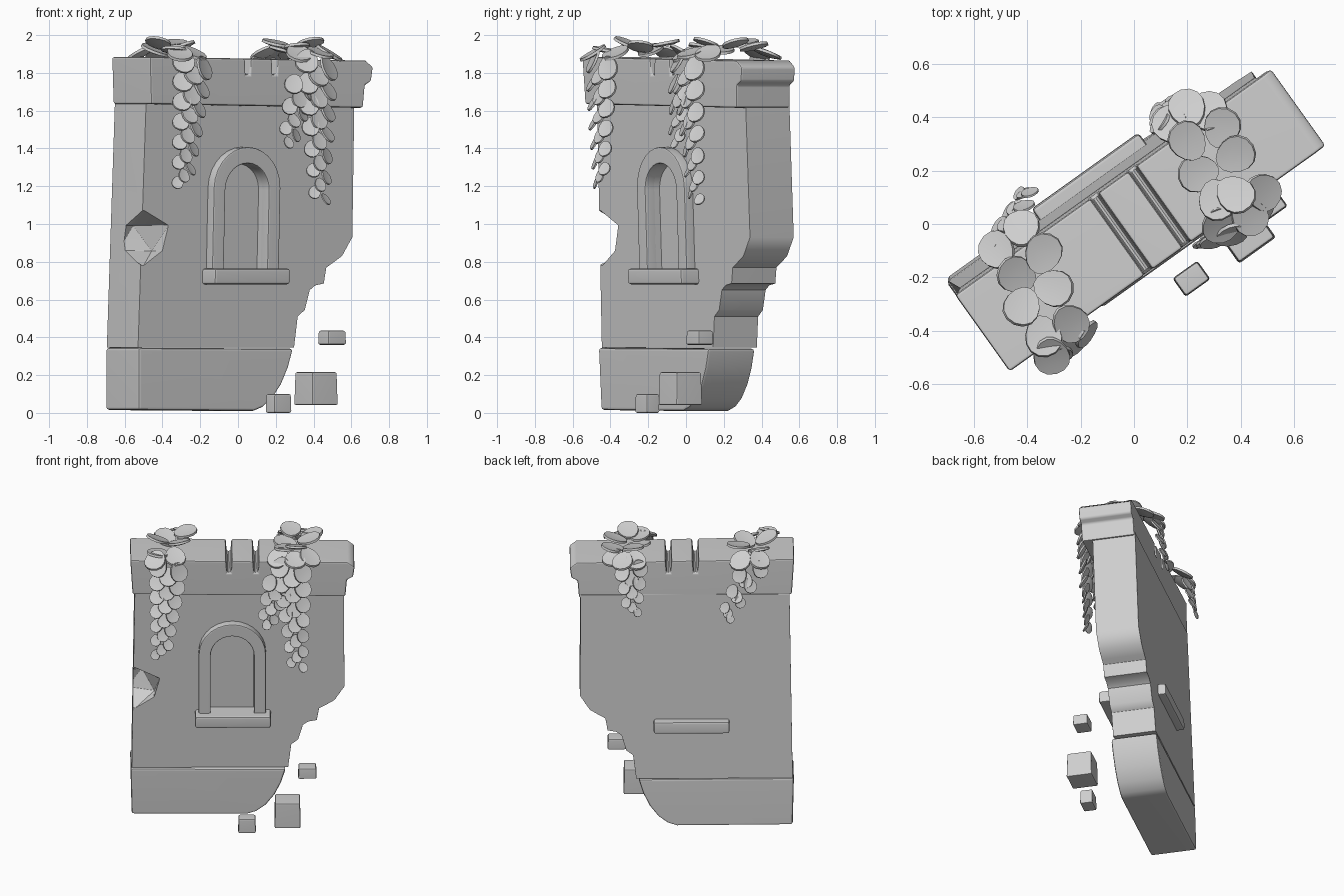
import bpy, bmesh, math, random
from mathutils import Vector, Matrix

random.seed(4)
if "Cube" in bpy.data.objects:
    bpy.data.objects.remove(bpy.data.objects["Cube"])

stone = bpy.data.materials.new("pale grey")
stone.use_nodes = True
grey = (0.62, 0.62, 0.62, 1)
stone.diffuse_color = grey
stone.node_tree.nodes["Principled BSDF"].inputs["Base Color"].default_value = grey

TURN = Matrix.Rotation(math.radians(35.5), 3, "Z")


def world(u, v, z, lean=True):
    """Along the wall, through the wall, up; the wall leans slightly forward."""
    return TURN @ Vector((u, v - (0.035 * (z - 0.9) if lean else 0), z))


def finish(name, bm):
    bmesh.ops.recalc_face_normals(bm, faces=bm.faces)
    mesh = bpy.data.meshes.new(name)
    bm.to_mesh(mesh)
    bm.free()
    mesh.materials.append(stone)
    obj = bpy.data.objects.new(name, mesh)
    bpy.context.collection.objects.link(obj)
    return obj


def activate(obj):
    bpy.ops.object.select_all(action="DESELECT")
    obj.select_set(True)
    bpy.context.view_layer.objects.active = obj


def prism(name, outline, front, back):
    """Extrude a (u, z) outline through the wall thickness."""
    bm = bmesh.new()
    a = [bm.verts.new(world(u, front, z)) for u, z in outline]
    b = [bm.verts.new(world(u, back, z)) for u, z in outline]
    bm.faces.new(a)
    bm.faces.new(b[::-1])
    for i in range(len(a)):
        j = (i + 1) % len(a)
        bm.faces.new((a[i], b[i], b[j], a[j]))
    return finish(name, bm)


def carve(obj, cutter):
    mod = obj.modifiers.new("cut", "BOOLEAN")
    mod.object = cutter
    mod.operation = "DIFFERENCE"
    mod.solver = "EXACT"
    activate(obj)
    bpy.ops.object.modifier_apply(modifier=mod.name)


def soften(obj, width):
    mod = obj.modifiers.new("worn edges", "BEVEL")
    mod.width = width
    mod.segments = 2
    mod.limit_method = "ANGLE"
    mod.angle_limit = math.radians(40)
    activate(obj)
    bpy.ops.object.modifier_apply(modifier=mod.name)
    bpy.ops.object.shade_smooth_by_angle(angle=math.radians(35))
    flat = obj.modifiers.new("flat faces", "WEIGHTED_NORMAL")
    flat.keep_sharp = True


def arch(mid, half, bottom, spring, steps=14):
    curve = [(mid + half * math.cos(math.pi * i / steps),
              spring + half * math.sin(math.pi * i / steps)) for i in range(steps + 1)]
    return [(mid - half, bottom), (mid + half, bottom)] + curve


# Wall with its broken stepped end, and the curved broken base
wall = prism("wall_body", [
    (-.69, .345), (.325, .345), (.345, .51), (.39, .545), (.42, .65), (.455, .675),
    (.51, .685), (.525, .77), (.56, .79), (.625, .83), (.69, .93), (.685, 1.64),
    (-.67, 1.64)], -.075, .21)
base = prism("wall_base", [
    (-.69, .015), (.06, .01), (.12, .03), (.18, .075), (.237, .15), (.28, .24),
    (.31, .34), (-.698, .345)], -.095, .212)
cap = prism("wall_cap", [
    (-.685, 1.635), (.695, 1.615), (.705, 1.735), (.745, 1.755), (.755, 1.83),
    (.71, 1.865), (-.7, 1.885)], -.145, .207)

# Chipped hollow on the left front corner
bm = bmesh.new()
bmesh.ops.create_icosphere(bm, subdivisions=1, radius=1)
for v in bm.verts:
    co = v.co * random.uniform(.92, 1.08)
    v.co = world(-.67 + co.x * .18, -.08 + co.y * .205, .925 + co.z * .155)
chip = finish("chip_cutter", bm)
carve(wall, chip)

# Arched niche and its raised frame
MID = -.038
niche = prism("niche_cutter", arch(MID, .14, .7, 1.18), -.4, -.035)
frame = prism("window_frame", arch(MID, .218, .72, 1.19), -.13, -.06)
carve(wall, niche)
carve(frame, niche)

# Two grooves across the cap
grooves = [prism("groove_cutter", [(g - .012, 1.79), (g + .012, 1.79),
                                   (g + .024, 1.95), (g - .024, 1.95)], -.4, .5)
           for g in (-.06, .115)]
for g in grooves:
    carve(cap, g)
for cutter in [chip, niche] + grooves:
    bpy.data.objects.remove(cutter)

# Window sill running through to the back
sill = prism("window_sill", [(-.28, .68), (.212, .68), (.212, .764), (-.28, .764)], -.19, .262)
for obj, width in ((wall, .015), (base, .016), (cap, .016), (frame, .01), (sill, .015)):
    soften(obj, width)

# Fallen blocks
for place, size, height in (((.413, -.03, .128), (.17, .17), .175),
                            ((.215, -.205, .05), (.115, .085), .1),
                            ((.498, .073, .398), (.12, .1), .075)):
    bm = bmesh.new()
    bmesh.ops.create_cube(bm, size=1)
    for v in bm.verts:
        shrink = .95 if v.co.z > 0 else 1
        v.co = TURN @ Vector((v.co.x * size[0] * shrink, v.co.y * size[1] * shrink,
                              v.co.z * height)) + Vector(place)
    soften(finish("fallen_block", bm), .01)


def add_leaf(bm, centre, normal, tip, size):
    """A thin rounded leaf, slightly cupped."""
    n = Vector(normal).normalized()
    t = Vector(tip)
    t = (t - n * t.dot(n)).normalized()
    s = n.cross(t)
    rings = []
    for lift, scale in ((-.1, .55), (0, 1), (.18, .97), (.14, .5)):
        ring = []
        for i in range(14):
            a = math.tau * i / 14
            x, y = math.cos(a), math.sin(a) * (.86 + .12 * math.cos(a))
            ring.append(bm.verts.new(centre + size * (t * x * scale + s * y * scale + n * lift)))
        rings.append(ring)
    bm.faces.new(rings[0][::-1])
    bm.faces.new(rings[-1])
    for a, b in zip(rings, rings[1:]):
        for i in range(14):
            j = (i + 1) % 14
            bm.faces.new((a[i], a[j], b[j], b[i]))


def strand(bm, start, end, out, count, big, small):
    """Overlapping leaves hanging in a zigzag from start to end (u, v, z)."""
    for i in range(count):
        f = i / (count - 1)
        size = big + (small - big) * f
        side = (-1, 1, 0)[i % 3]
        p = Vector(start).lerp(Vector(end), f)
        p.x += side * size * .95
        n = TURN @ Vector((side * .4, out, .5 + random.uniform(-.2, .2)))
        t = TURN @ Vector((side * .5, out * .3, -1))
        add_leaf(bm, world(*p, lean=False), n, t, size)


def vine(name, centre, tops, strands):
    bm = bmesh.new()
    mid = Vector(centre)
    for i, (x, y) in enumerate(tops):
        away = (Vector((x, y)) - mid).normalized()
        across = (TURN.transposed() @ Vector((x, y, 0))).y
        # Leaves on the cap tip upward, those past its edge droop outward
        drooping = abs(across) > .16
        tilt = .5 if drooping else -.3
        z = 1.9 if drooping else 1.915 + .018 * (i % 3)
        n = Vector((away.x * tilt + random.uniform(-.15, .15),
                    away.y * tilt + random.uniform(-.15, .15), 1))
        add_leaf(bm, Vector((x, y, z)), n, (away.x, away.y, 0), .08)
    for s in strands:
        strand(bm, *s)
    obj = finish(name, bm)
    activate(obj)
    bpy.ops.object.shade_smooth_by_angle(angle=math.radians(35))


# Leafy vines draped over the cap, front and back
vine("left_vine", (-.38, -.22),
     [(-.51, -.1), (-.42, -.02), (-.34, -.11), (-.44, -.19), (-.3, -.24),
      (-.42, -.31), (-.34, -.42), (-.24, -.37), (-.31, -.49)],
     [((-.45, -.23, 1.86), (-.5, -.2, 1.22), -1, 19, .07, .037),
      ((-.42, .25, 1.85), (-.25, .34, 1.54), 1, 10, .06, .033)])
vine("right_vine", (.28, .2),
     [(.14, .37), (.2, .43), (.2, .31), (.28, .42), (.33, .36), (.38, .26),
      (.24, .19), (.31, .09), (.38, .11), (.48, .12), (.32, .0), (.43, .03)],
     [((.345, -.24, 1.86), (.385, -.21, 1.13), -1, 20, .073, .036),
      ((.26, -.22, 1.74), (.185, -.2, 1.43), -1, 9, .058, .035),
      ((.36, .25, 1.86), (.35, .3, 1.57), 1, 10, .06, .033)])
